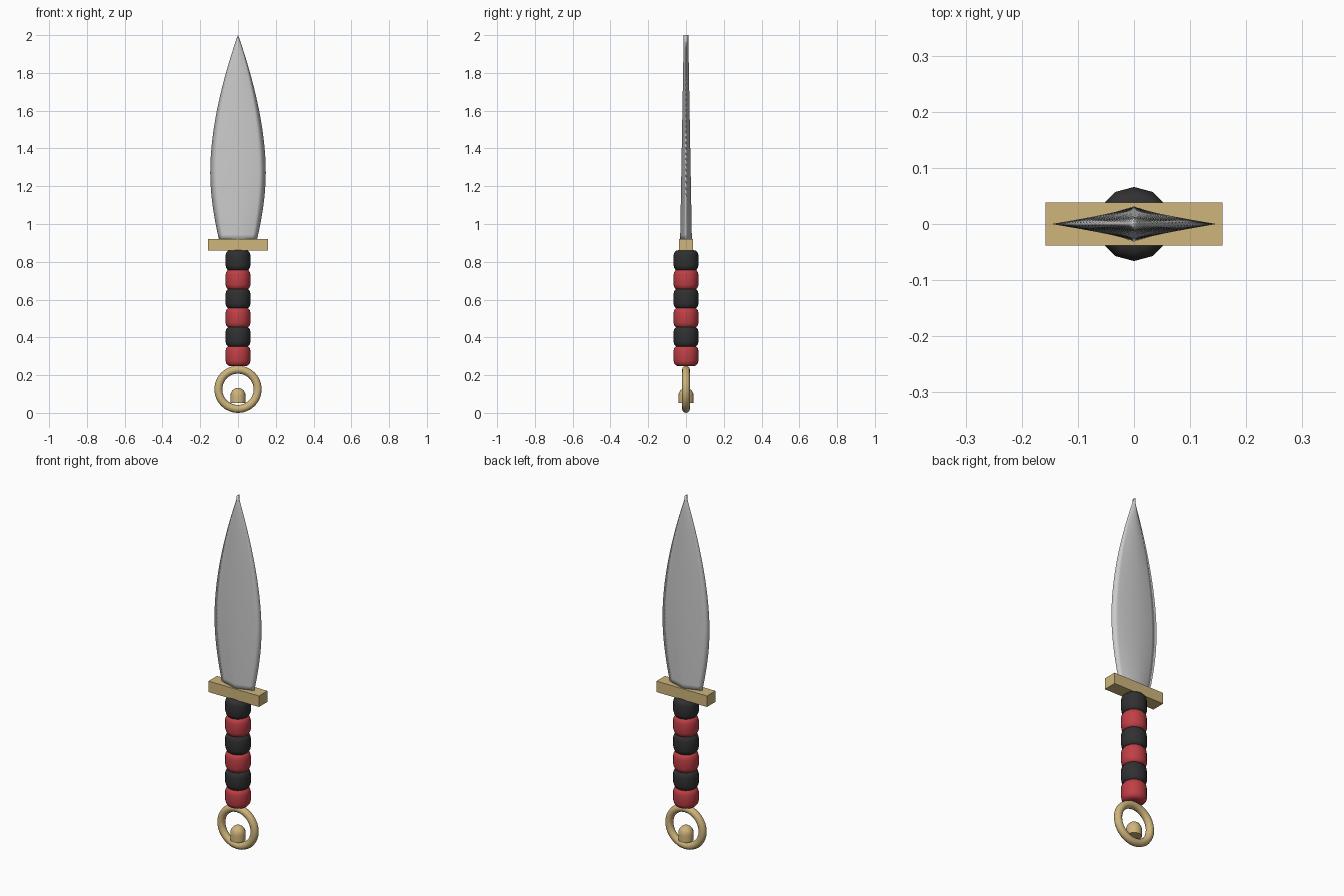
import bpy, bmesh, math
from mathutils import Vector
from mathutils.geometry import interpolate_bezier

if "Cube" in bpy.data.objects:
    bpy.data.objects.remove(bpy.data.objects["Cube"])


def material(name, color):
    m = bpy.data.materials.new(name)
    m.diffuse_color = (*color, 1)
    m.use_nodes = True
    m.node_tree.nodes["Principled BSDF"].inputs["Base Color"].default_value = m.diffuse_color
    return m


gold = material("gold", (0.62, 0.46, 0.20))
red = material("red", (0.52, 0.05, 0.06))
black = material("black", (0.03, 0.03, 0.032))


def loft(name, rings, mat=None, angle=40):
    """Skin a stack of equal-length closed rings and cap both ends."""
    bm = bmesh.new()
    rows = [[bm.verts.new(p) for p in ring] for ring in rings]
    n = len(rows[0])
    for a, b in zip(rows, rows[1:]):
        for i in range(n):
            j = (i + 1) % n
            bm.faces.new((a[i], a[j], b[j], b[i]))
    bm.faces.new(rows[0][::-1])
    bm.faces.new(rows[-1])
    bmesh.ops.recalc_face_normals(bm, faces=bm.faces)
    mesh = bpy.data.meshes.new(name)
    bm.to_mesh(mesh)
    bm.free()
    obj = bpy.data.objects.new(name, mesh)
    bpy.context.collection.objects.link(obj)
    if mat:
        mesh.materials.append(mat)
    smooth(obj, angle)
    return obj


def smooth(obj, angle):
    bpy.ops.object.select_all(action='DESELECT')
    obj.select_set(True)
    bpy.context.view_layer.objects.active = obj
    bpy.ops.object.shade_smooth_by_angle(angle=math.radians(angle))


def turned(name, profile, sides, mat, angle=40):
    """Solid of revolution around z from (radius, z) points."""
    rings = [[(r * math.sin(2 * math.pi * i / sides),
               r * math.cos(2 * math.pi * i / sides), z) for i in range(sides)]
             for r, z in profile]
    return loft(name, rings, mat, angle)


# Blade: diamond section following a leaf-shaped outline
def curve(points, n):
    return interpolate_bezier(*[Vector((x, 0, z)) for x, z in points], n)


outline = (curve([(0.10, 0.915), (0.125, 1.02), (0.147, 1.15), (0.147, 1.27)], 12)
           + curve([(0.147, 1.27), (0.147, 1.53), (0.07, 1.80), (0.001, 2.0)], 28)[1:])
section = [(1, 0), (0.75, 0.25), (0, 1), (-0.75, 0.25),
           (-1, 0), (-0.75, -0.25), (0, -1), (0.75, -0.25)]
rings = []
for p in outline:
    t = 0.031 - 0.019 * (p.z - 0.92) / 1.08
    rings.append([(p.x * u, t * v, p.z) for u, v in section])
blade = loft("blade", rings, angle=180)

# Crossguard
bpy.ops.mesh.primitive_cube_add(size=1, location=(0, 0, 0.89))
guard = bpy.context.object
guard.name = "crossguard"
guard.scale = (0.316, 0.076, 0.062)
bpy.ops.object.transform_apply(location=False, rotation=False, scale=True)
guard.data.materials.append(gold)

# Grip: alternating rounded wraps
wrap = [(0.040, -0.055), (0.053, -0.051), (0.062, -0.041), (0.066, -0.026)]
wrap += [(r, -z) for r, z in reversed(wrap)]
for k in range(6):
    zc = 0.302 + 0.101 * k
    turned(f"grip_wrap_{k + 1}", [(r, zc + z) for r, z in wrap], 12,
           black if k % 2 else red)

# Pommel ring
bpy.ops.mesh.primitive_torus_add(major_radius=0.104, minor_radius=0.021,
                                 major_segments=48, minor_segments=12,
                                 location=(0, 0, 0.125),
                                 rotation=(math.pi / 2, 0, 0))
ring = bpy.context.object
ring.name = "pommel_ring"
ring.data.materials.append(gold)
smooth(ring, 60)

# Domed knob sitting inside the ring
dome = [(0.04, 0.052)] + [(0.04 * math.cos(a), 0.09 + 0.043 * math.sin(a))
                          for a in [math.radians(d) for d in range(0, 86, 17)]]
turned("pommel_knob", dome, 16, gold)
